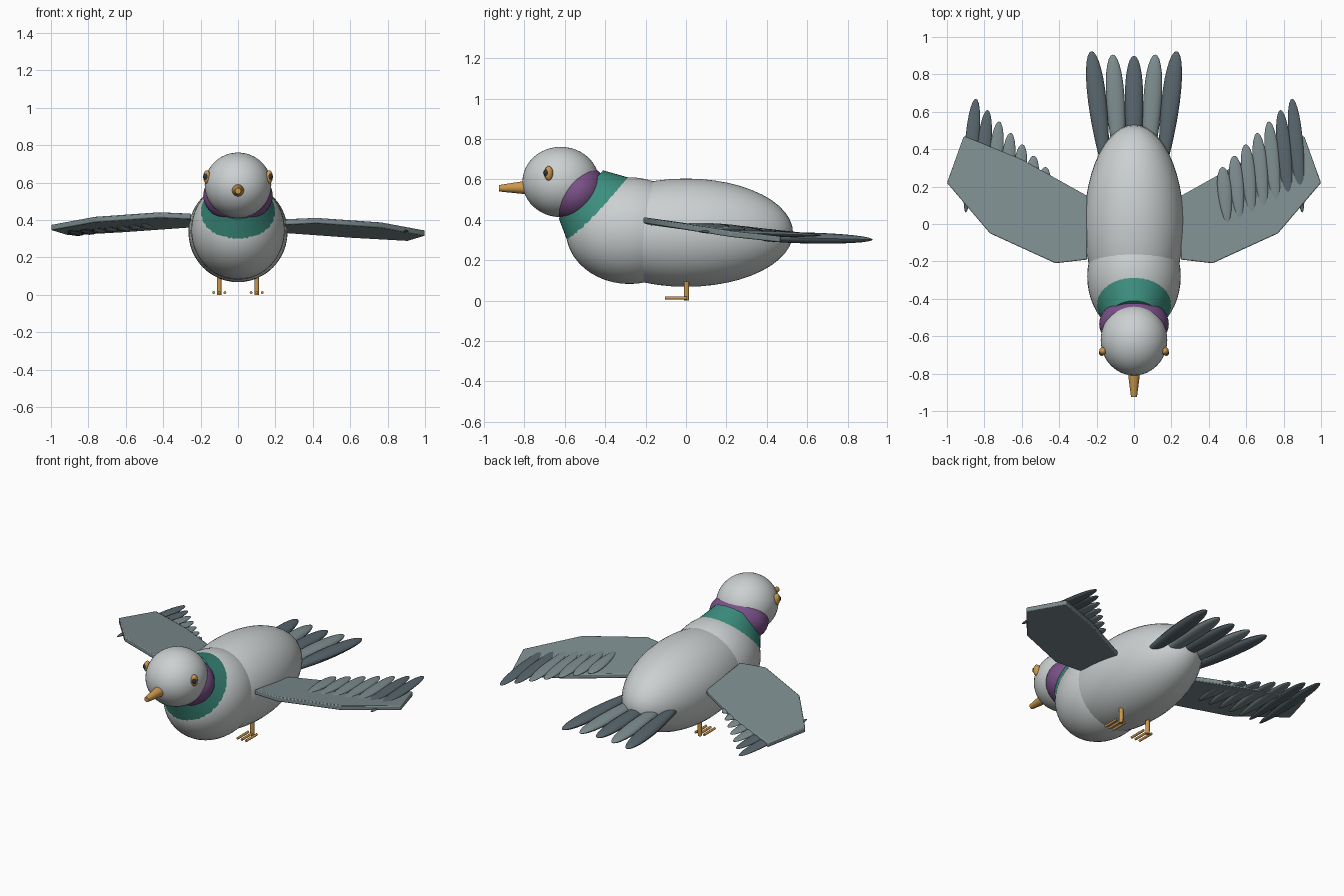
import bpy, bmesh, math
from mathutils import Matrix, Vector

if "Cube" in bpy.data.objects:
    bpy.data.objects.remove(bpy.data.objects["Cube"])


def make_mat(name, rgb):
    m = bpy.data.materials.new(name)
    m.diffuse_color = (*rgb, 1)
    m.use_nodes = True
    m.node_tree.nodes["Principled BSDF"].inputs["Base Color"].default_value = m.diffuse_color
    return m


GREY = make_mat("light_grey", (0.60, 0.63, 0.63))
SLATE = make_mat("slate_grey", (0.21, 0.27, 0.28))
DARK = make_mat("dark_slate", (0.10, 0.135, 0.155))
TEAL = make_mat("teal", (0.045, 0.27, 0.21))
PURPLE = make_mat("purple", (0.19, 0.08, 0.24))
ORANGE = make_mat("orange", (0.60, 0.31, 0.07))
BLACK = make_mat("pupil_dark", (0.03, 0.035, 0.04))


def finish(name, bm, mat, smooth=True):
    bmesh.ops.recalc_face_normals(bm, faces=bm.faces)
    me = bpy.data.meshes.new(name)
    bm.to_mesh(me)
    bm.free()
    me.materials.append(mat)
    ob = bpy.data.objects.new(name, me)
    bpy.context.collection.objects.link(ob)
    if smooth:
        bpy.context.view_layer.objects.active = ob
        ob.select_set(True)
        bpy.ops.object.shade_smooth_by_angle(angle=math.radians(35))
        ob.select_set(False)
    return ob


def ellipsoid(name, loc, radii, mat, rot_x=0.0, seg=48, rings=24):
    bm = bmesh.new()
    bmesh.ops.create_uvsphere(bm, u_segments=seg, v_segments=rings, radius=1)
    m = Matrix.Translation(loc) @ Matrix.Rotation(rot_x, 4, 'X') @ Matrix.Diagonal((*radii, 1))
    bmesh.ops.transform(bm, matrix=m, verts=bm.verts)
    return finish(name, bm, mat)


def cone(name, a, b, r1, r2, mat, seg=32, squash_x=1.0):
    """Tapered rod between two points."""
    a, b = Vector(a), Vector(b)
    bm = bmesh.new()
    bmesh.ops.create_cone(bm, cap_ends=True, segments=seg, radius1=r1, radius2=r2,
                          depth=(b - a).length)
    rot = (b - a).to_track_quat('Z', 'Y').to_matrix().to_4x4()
    m = Matrix.Diagonal((squash_x, 1, 1, 1)) @ Matrix.Translation((a + b) / 2) @ rot
    bmesh.ops.transform(bm, matrix=m, verts=bm.verts)
    return finish(name, bm, mat)


def feather(name, root, tip, half_w, half_t, mat):
    """Flat rounded blade, a little wider toward the tip."""
    root, tip = Vector(root), Vector(tip)
    d = tip - root
    side = Vector((d.y, -d.x, 0)).normalized()
    up = side.cross(d).normalized()
    mid = (root + tip) / 2
    bm = bmesh.new()
    bmesh.ops.create_uvsphere(bm, u_segments=16, v_segments=16, radius=1)
    for v in bm.verts:
        t = v.co.z
        w = half_w * (0.9 + 0.25 * t)
        v.co = mid + d * 0.5 * t + side * v.co.x * w + up * v.co.y * half_t
    return finish(name, bm, mat)


# Body, chest and head
ellipsoid("body", (0, 0, 0.336), (0.265, 0.53, 0.268), GREY)
ellipsoid("chest", (0, -0.28, 0.346), (0.25, 0.315, 0.264), GREY)
ellipsoid("head", (0, -0.62, 0.587), (0.178, 0.19, 0.174), GREY)

# Coloured neck
cone("neck_band", (0, -0.413, 0.427), (0, -0.52, 0.525), 0.235, 0.162, TEAL, 48, 0.89)
ellipsoid("neck_patch", (0, -0.535, 0.53), (0.186, 0.15, 0.13), PURPLE, rot_x=0.828)

# Beak
cone("beak", (0, -0.77, 0.56), (0, -0.925, 0.556), 0.036, 0.016, ORANGE)

# Wing outline: x, y, z
WING = [(0.25, -0.19, 0.405), (0.42, -0.21, 0.413), (0.77, -0.05, 0.388),
        (1.0, 0.22, 0.345), (0.91, 0.47, 0.318), (0.60, 0.345, 0.335),
        (0.25, 0.15, 0.36)]


def wing(name, sx, dz):
    bm = bmesh.new()
    lo, hi = ([bm.verts.new((sx * x, y, z + h)) for x, y, z in WING]
              for h in sorted((0, dz)))
    n = len(WING)
    bm.faces.new(lo[::-1])
    bm.faces.new(hi)
    for i in range(n):
        j = (i + 1) % n
        bm.faces.new((lo[i], lo[j], hi[j], hi[i]))
    ob = finish(name, bm, SLATE)
    bev = ob.modifiers.new("soft_edge", 'BEVEL')
    bev.width = 0.006
    bev.segments = 2
    bev.limit_method = 'ANGLE'
    bev.angle_limit = math.radians(40)


# The plates thicken in opposite directions
wing("wing_right", 1, -0.03)
wing("wing_left", -1, 0.03)

for sx, tag in ((1, "right"), (-1, "left")):
    # Flight feathers, long at the wing tip and shorter inward
    for i in range(7):
        tx, ty = 0.845 - 0.062 * i, 0.67 - 0.061 * i
        length = 0.61 - 0.05 * i
        z = 0.333 + 0.006 * i
        feather(f"flight_feather_{tag}_{i + 1}",
                (sx * (tx + 0.09 * length), ty - length, z + 0.008),
                (sx * tx, ty, z - 0.010), 0.040, 0.014, DARK if i < 2 else SLATE)

    # Eyes
    ellipsoid(f"eye_{tag}", (sx * 0.166, -0.68, 0.63), (0.02, 0.022, 0.036), ORANGE, seg=24, rings=12)
    ellipsoid(f"pupil_{tag}", (sx * 0.172, -0.69, 0.632), (0.015, 0.015, 0.02), BLACK, seg=16, rings=10)

    # Legs and toes
    cone(f"leg_{tag}", (sx * 0.1, 0.003, 0.016), (sx * 0.1, 0.003, 0.13), 0.013, 0.013, ORANGE, 16)
    for k in (-1, 0, 1):
        x = sx * 0.1 + 0.03 * k
        cone(f"toe_{tag}_{k + 2}", (x, 0.004, 0.0125), (x, -0.105, 0.0125), 0.0075, 0.0075, ORANGE, 12)
    # Foot joint linking the toes
    cone(f"foot_{tag}", (sx * 0.1, 0.003, 0.0), (sx * 0.1, 0.003, 0.02), 0.012, 0.012, ORANGE, 12)

# Tail fan
for k in range(-2, 3):
    feather(f"tail_feather_{k + 3}", (0.075 * k, 0.27, 0.318),
            (0.114 * k, 0.90 + 0.006 * k * k, 0.302), 0.053, 0.027,
            SLATE if abs(k) == 1 else DARK)
